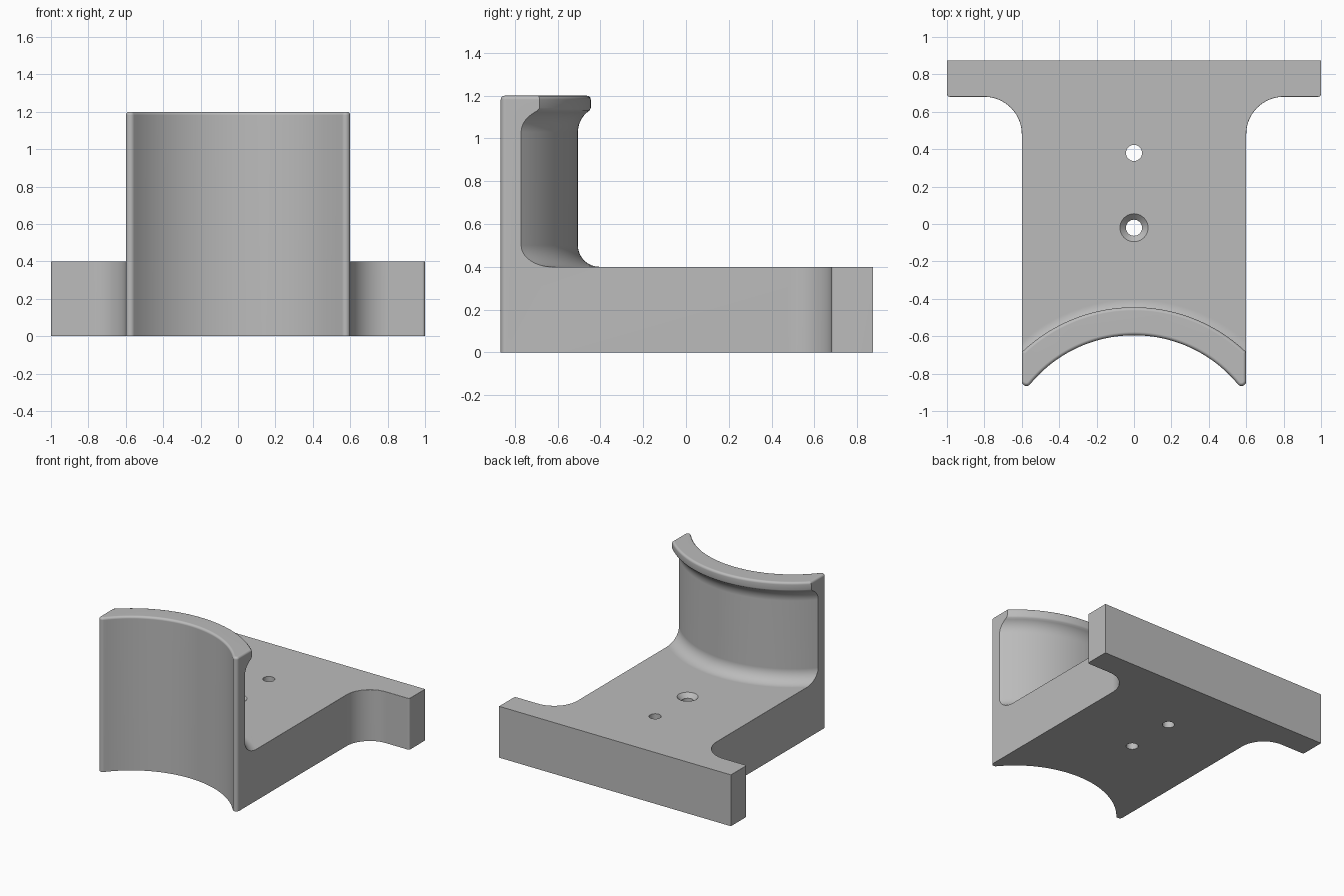
import bpy, bmesh
from math import sin, cos, pi, atan2, sqrt, radians, degrees

if "Cube" in bpy.data.objects:
    bpy.data.objects.remove(bpy.data.objects["Cube"])

AXIS_Y = -1.315          # centre of the curved wall
R_FRONT, R_WALL, R_LIP = 0.72, 0.81, 0.87
BASE_Z, TOP_Z, BACK_Y = 0.4, 1.2, 0.875


def arc(cx, cy, r, a0, a1, n):
    angles = [radians(a0 + (a1 - a0) * i / n) for i in range(n + 1)]
    return [(cx + r * cos(a), cy + r * sin(a)) for a in angles]


def to_object(name, bm):
    bmesh.ops.recalc_face_normals(bm, faces=bm.faces)
    mesh = bpy.data.meshes.new(name)
    bm.to_mesh(mesh)
    bm.free()
    obj = bpy.data.objects.new(name, mesh)
    bpy.context.collection.objects.link(obj)
    return obj


def cut(obj, cutter):
    mod = obj.modifiers.new("cut", "BOOLEAN")
    mod.operation, mod.solver, mod.object = "DIFFERENCE", "EXACT", cutter
    bpy.context.view_layer.update()
    result = obj.evaluated_get(bpy.context.evaluated_depsgraph_get())
    mesh = bpy.data.meshes.new_from_object(result)
    obj.modifiers.clear()
    obj.data = mesh
    bpy.data.objects.remove(cutter)


def cone(name, x, y, z, r_low, r_high, depth):
    bm = bmesh.new()
    bmesh.ops.create_cone(bm, cap_ends=True, segments=40, radius1=r_low,
                          radius2=r_high, depth=depth)
    bmesh.ops.translate(bm, verts=bm.verts, vec=(x, y, z))
    return to_object(name, bm)


# Plan outline: concave front, rounded tips, filleted arms at the back
tip = 0.025
tip_x = 0.6 - tip
tip_dy = sqrt((R_FRONT + tip) ** 2 - tip_x ** 2)
phi = degrees(atan2(tip_dy, tip_x))
half = arc(0, AXIS_Y, R_FRONT, 90, phi, 24)
half += arc(tip_x, AXIS_Y + tip_dy, tip, phi + 180, 360, 8)[1:]
half += arc(0.8, 0.48, 0.2, 180, 90, 16)
half += arc(0.985, 0.695, 0.015, 270, 360, 4)
half += [(1, BACK_Y)]
outline = half + [(-x, y) for x, y in reversed(half[1:])]

bm = bmesh.new()
face = bm.faces.new([bm.verts.new((x, y, 0)) for x, y in outline])
grown = bmesh.ops.extrude_face_region(bm, geom=[face])["geom"]
bmesh.ops.translate(bm, vec=(0, 0, TOP_Z),
                    verts=[v for v in grown if isinstance(v, bmesh.types.BMVert)])
bracket = to_object("cradle_bracket", bm)

# Space behind the wall: revolved profile with foot fillet and coved lip
profile = [(2.8, BASE_Z)]
profile += arc(R_WALL + 0.1, BASE_Z + 0.1, 0.1, 270, 180, 10)
profile += arc(R_WALL + 0.12, 1.03, 0.12, 180, 124, 8)
profile += [(R_LIP, 1.142), (R_LIP, 1.3), (2.8, 1.3)]
steps = 180
bm = bmesh.new()
rings = []
for i in range(steps):
    a = 2 * pi * (i + 0.5) / steps
    rings.append([bm.verts.new((r * cos(a), AXIS_Y + r * sin(a), z)) for r, z in profile])
for i, ring in enumerate(rings):
    after = rings[(i + 1) % steps]
    for j in range(len(profile)):
        k = (j + 1) % len(profile)
        bm.faces.new((ring[j], ring[k], after[k], after[j]))
cut(bracket, to_object("wall_cutter", bm))

# Soften the upper rims of the plate and wall, leaving the back edge crisp
bm = bmesh.new()
bm.from_mesh(bracket.data)
bmesh.ops.remove_doubles(bm, verts=bm.verts, dist=0.0001)
bmesh.ops.dissolve_limit(bm, angle_limit=radians(0.2), verts=bm.verts, edges=bm.edges)


def rim(z):
    return [e for e in bm.edges
            if all(abs(v.co.z - z) < 0.002 for v in e.verts)
            and not all(v.co.y > BACK_Y - 0.01 for v in e.verts)
            and len(e.link_faces) == 2 and e.calc_face_angle() > radians(50)]


for z, width in ((BASE_Z, 0.012), (TOP_Z, 0.018)):
    bmesh.ops.bevel(bm, geom=rim(z), offset=width, offset_type="OFFSET",
                    segments=3, profile=0.5, affect="EDGES", clamp_overlap=True)
bm.to_mesh(bracket.data)
bm.free()

# Two through holes, the front one countersunk
for y in (0.38, -0.02):
    cut(bracket, cone("hole_cutter", 0, y, 0.2, 0.043, 0.043, 0.8))
cut(bracket, cone("countersink_cutter", 0, -0.02, BASE_Z, 0.035, 0.115, 0.08))

# Smooth curved faces, sharp corners, one grey material
bracket.data.shade_smooth()
bracket.data.set_sharp_from_angle(angle=radians(32))
bracket.modifiers.new("even_shading", "WEIGHTED_NORMAL").keep_sharp = True
grey = bpy.data.materials.new("plain_grey")
grey.use_nodes = True
colour = (0.5, 0.5, 0.5, 1)
grey.diffuse_color = colour
grey.node_tree.nodes["Principled BSDF"].inputs["Base Color"].default_value = colour
bracket.data.materials.clear()
bracket.data.materials.append(grey)
